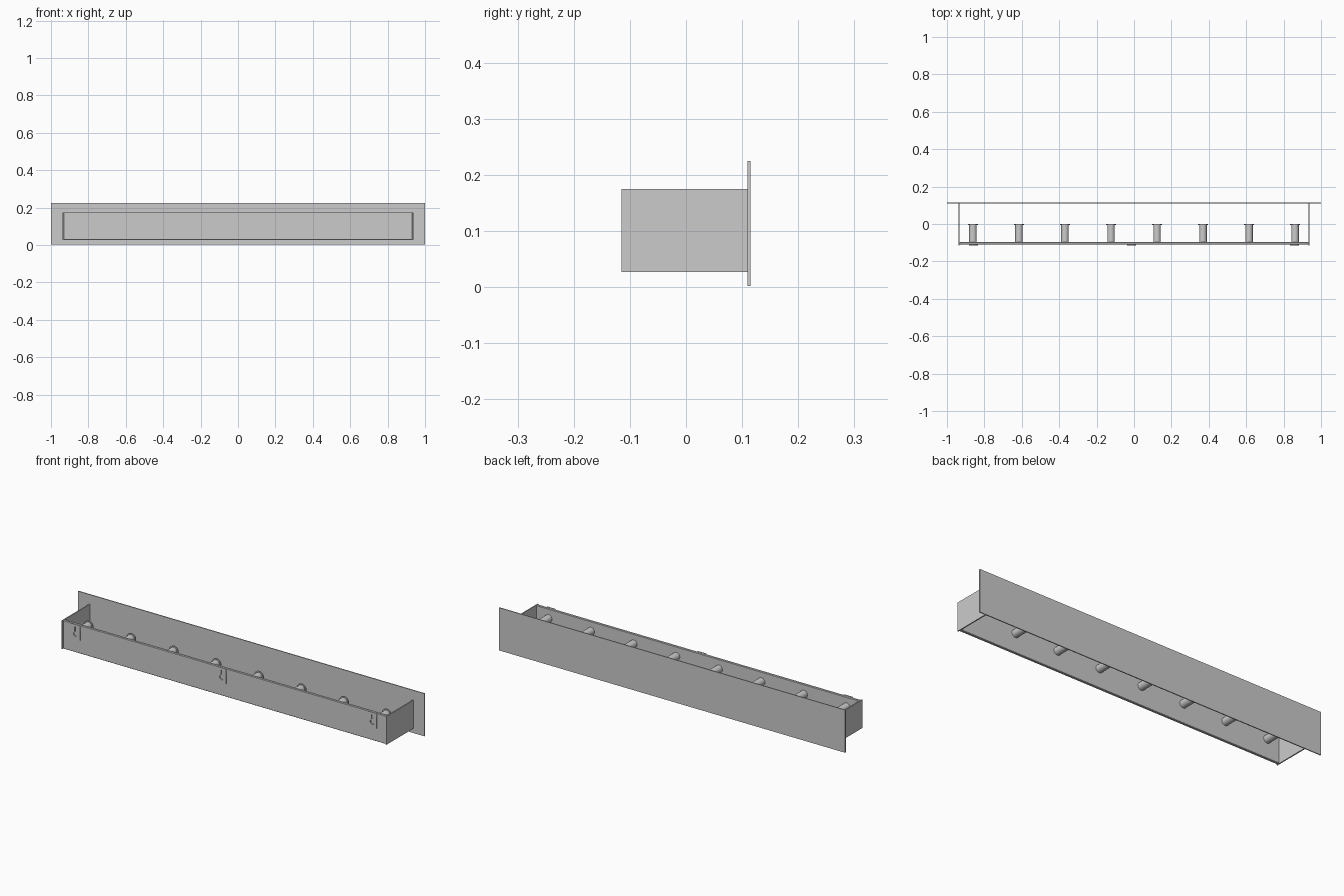
import bpy, math
from mathutils import Matrix

if "Cube" in bpy.data.objects:
    bpy.data.objects.remove(bpy.data.objects["Cube"])


def box(name, x0, x1, y0, y1, z0, z1, bevel=0):
    bpy.ops.mesh.primitive_cube_add(size=1)
    ob = bpy.context.object
    ob.name = name
    size = (x1 - x0, y1 - y0, z1 - z0)
    mid = ((x0 + x1) / 2, (y0 + y1) / 2, (z0 + z1) / 2)
    ob.data.transform(Matrix.Translation(mid) @ Matrix.Diagonal((*size, 1)))
    if bevel:
        mod = ob.modifiers.new("edge", "BEVEL")
        mod.width = bevel
        mod.segments = 1
    return ob


def rod(name, x, y0, y1, z, r):
    bpy.ops.mesh.primitive_cylinder_add(
        vertices=32, radius=r, depth=y1 - y0,
        location=(x, (y0 + y1) / 2, z), rotation=(math.pi / 2, 0, 0))
    ob = bpy.context.object
    ob.name = name
    bpy.ops.object.shade_smooth_by_angle(angle=math.radians(40))


def keyhole_plate(name, x, y, z):
    # outer rectangle and keyhole outline, filled and extruded
    outer = [(-.024, -.039), (.024, -.039), (.024, .039), (-.024, .039)]
    r, w, zc, zt = .013, .006, -.011, .022
    a = math.asin(w / r)
    hole = []
    for i in range(21):      # round lower opening
        t = math.pi / 2 + a + i / 20 * (2 * math.pi - 2 * a)
        hole.append((r * math.cos(t), zc + r * math.sin(t)))
    for i in range(9):       # rounded slot top
        t = i / 8 * math.pi
        hole.append((w * math.cos(t), zt + w * math.sin(t)))
    cu = bpy.data.curves.new(name, "CURVE")
    cu.dimensions = "2D"
    cu.fill_mode = "BOTH"
    cu.extrude = .0025
    for pts in (outer, hole):
        s = cu.splines.new("POLY")
        s.points.add(len(pts) - 1)
        for p, c in zip(s.points, pts):
            p.co = (c[0], c[1], 0, 1)
        s.use_cyclic_u = True
    ob = bpy.data.objects.new(name, cu)
    bpy.context.collection.objects.link(ob)
    ob.location = (x, y, z)
    ob.rotation_euler = (math.pi / 2, 0, 0)
    bpy.ops.object.select_all(action="DESELECT")
    ob.select_set(True)
    bpy.context.view_layer.objects.active = ob
    bpy.ops.object.convert(target="MESH")


# large thin panel and the mounting board
box("cover_panel", -1, 1, .11, .115, .002, .225)
box("mounting_board", -.932, .932, -.11, -.096, .027, .175, .002)

# thin end panels
for side, s in (("left", -1), ("right", 1)):
    xs = sorted((s * .938, s * .932))
    box(side + "_end_panel", xs[0], xs[1], -.115, .11, .027, .175)

# row of pegs with thin caps
for i in range(8):
    x = -.861 + i * .246
    rod(f"peg_{i + 1}", x, -.097, -.004, .125, .02)
    rod(f"peg_cap_{i + 1}", x, -.005, .001, .125, .026)

# hanging plates on the board
for i, x in enumerate((-.857, -.013, .857)):
    keyhole_plate(f"hanging_plate_{i + 1}", x, -.1125, .136)
